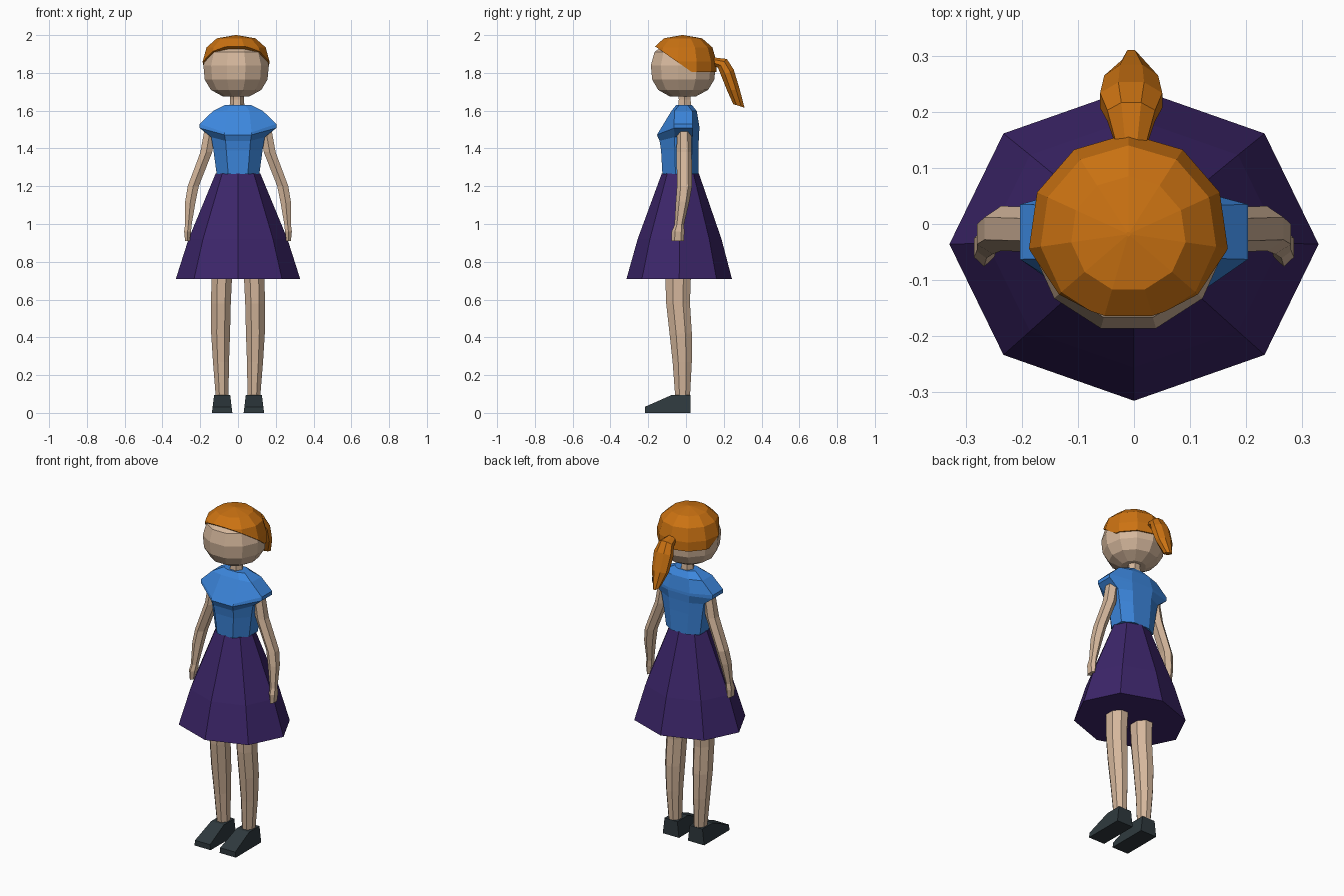
import bpy, bmesh, math
from mathutils import Vector


def material(name, rgb):
    m = bpy.data.materials.new(name)
    m.diffuse_color = (*rgb, 1)
    return m


SKIN = material("skin", (0.66, 0.47, 0.33))
BLUE = material("blue", (0.045, 0.24, 0.72))
PURPLE = material("purple", (0.046, 0.019, 0.145))
ORANGE = material("orange", (0.60, 0.17, 0.006))
SLATE = material("dark slate", (0.028, 0.041, 0.048))


def finish(name, bm, mat, side=1):
    """Mirror across x if side is -1, then make a flat shaded object."""
    for v in bm.verts:
        v.co.x *= side
    bmesh.ops.recalc_face_normals(bm, faces=bm.faces)
    me = bpy.data.meshes.new(name)
    bm.to_mesh(me)
    bm.free()
    me.materials.append(mat)
    ob = bpy.data.objects.new(name, me)
    bpy.context.collection.objects.link(ob)
    return ob


def loft(rings):
    """Skin a list of equal-length point rings and cap both ends."""
    bm = bmesh.new()
    rows = [[bm.verts.new(p) for p in r] for r in rings]
    n = len(rows[0])
    for a, b in zip(rows, rows[1:]):
        for i in range(n):
            j = (i + 1) % n
            bm.faces.new((a[i], a[j], b[j], b[i]))
    bm.faces.new(rows[0])
    bm.faces.new(rows[-1])
    return bm


def ring(x, y, z, rx, ry, n, phase=0.0, tilt=0.0):
    """Ellipse of n points; tilt leans it about the x axis."""
    pts = []
    for i in range(n):
        a = phase + 2 * math.pi * i / n
        v = ry * math.sin(a)
        pts.append((x + rx * math.cos(a), y + v * math.cos(tilt), z + v * math.sin(tilt)))
    return pts


def ball(profile):
    """Eleven-sided head shape from (radius, z) pairs."""
    return loft([ring(-0.01, -0.018, z, r, r, 11, math.pi / 2) for r, z in profile])


# Head and neck
finish("head", ball([(0.07, 1.675), (0.135, 1.71), (0.168, 1.765), (0.175, 1.84),
                     (0.155, 1.91), (0.095, 1.955)]), SKIN)
finish("neck", loft([ring(-0.005, -0.007, z, r, r, 6) for z, r in
                     ((1.60, 0.042), (1.66, 0.036), (1.71, 0.04))]), SKIN)

# Hair cap, cut along a slanted hairline and level at the nape
bm = ball([(0.15, 1.72), (0.179, 1.79), (0.179, 1.86), (0.158, 1.935), (0.103, 1.983), (0.004, 2.0)])
for co, no in (((0, -0.17, 1.945), (0, -0.7, -1)), ((0, 0, 1.805), (0, 0, -1))):
    bmesh.ops.bisect_plane(bm, geom=bm.verts[:] + bm.edges[:] + bm.faces[:],
                           plane_co=co, plane_no=Vector(no), clear_outer=True)
    bmesh.ops.holes_fill(bm, edges=[e for e in bm.edges if e.is_boundary], sides=0)
finish("hair_cap", bm, ORANGE)

# Ponytail: (y, z, half width, half thickness, tilt in degrees)
TAIL = [(0.125, 1.868, 0.024, 0.018, 75), (0.193, 1.850, 0.046, 0.036, 45),
        (0.220, 1.800, 0.060, 0.040, 28), (0.251, 1.710, 0.052, 0.036, 8),
        (0.280, 1.625, 0.018, 0.034, -18)]
finish("ponytail", loft([ring(-0.005, y, z, w, t, 8, math.pi / 8, math.radians(d))
                         for y, z, w, t, d in TAIL]), ORANGE)

# Blouse: (z side, z front, z back, half width, front half width, y front, y back, side half depth)
BLOUSE = [(1.265, 1.265, 1.265, 0.113, 0.052, -0.125, 0.065, 0.042),
          (1.390, 1.390, 1.390, 0.130, 0.062, -0.132, 0.066, 0.045),
          (1.460, 1.440, 1.460, 0.142, 0.066, -0.140, 0.068, 0.047),
          (1.508, 1.472, 1.505, 0.203, 0.072, -0.154, 0.071, 0.049),
          (1.530, 1.485, 1.520, 0.203, 0.072, -0.146, 0.070, 0.049),
          (1.598, 1.600, 1.597, 0.132, 0.060, -0.076, 0.057, 0.047),
          (1.630, 1.630, 1.630, 0.070, 0.036, -0.052, 0.032, 0.022)]
finish("blouse", loft([[(-a, f, zf), (a, f, zf), (w, -0.014 - s, zs), (w, -0.014 + s, zs),
                        (a, b, zb), (-a, b, zb), (-w, -0.014 + s, zs), (-w, -0.014 - s, zs)]
                       for zs, zf, zb, w, a, f, b, s in BLOUSE]), BLUE)

# Skirt
finish("skirt", loft([ring(0, y, z, rx, ry, 8) for y, z, rx, ry in
                      ((-0.036, 0.71, 0.329, 0.279), (-0.034, 0.92, 0.262, 0.222),
                       (-0.030, 1.268, 0.118, 0.098))]), PURPLE)

# Arms and legs: (x, y, z, half width, half depth)
ARM = [(0.140, -0.010, 1.535, 0.036, 0.036), (0.168, -0.010, 1.380, 0.036, 0.040),
       (0.237, -0.008, 1.200, 0.034, 0.040), (0.252, -0.018, 1.120, 0.032, 0.036),
       (0.263, -0.036, 0.995, 0.020, 0.025), (0.267, -0.042, 0.960, 0.021, 0.034),
       (0.268, -0.044, 0.910, 0.014, 0.032)]
LEG = [(0.086, -0.042, 0.74, 0.060, 0.074), (0.090, -0.042, 0.58, 0.056, 0.068),
       (0.092, -0.028, 0.42, 0.054, 0.064), (0.090, -0.020, 0.27, 0.046, 0.055),
       (0.084, -0.018, 0.08, 0.036, 0.042)]
SHOE = [(0.024, 0), (0.024, 0.095), (-0.075, 0.095), (-0.218, 0.032), (-0.218, 0)]

for side, tag in ((1, "left"), (-1, "right")):
    finish(tag + "_arm", loft([ring(*r, 6, math.pi / 6) for r in ARM]), SKIN, side)
    finish(tag + "_leg", loft([ring(*r, 8, math.pi / 8) for r in LEG]), SKIN, side)
    # Shoe wedge, slightly narrower at the top
    finish(tag + "_shoe", loft([[(0.084 + s * (0.054 - 0.12 * z), y, z) for y, z in SHOE]
                                for s in (-1, 1)]), SLATE, side)
